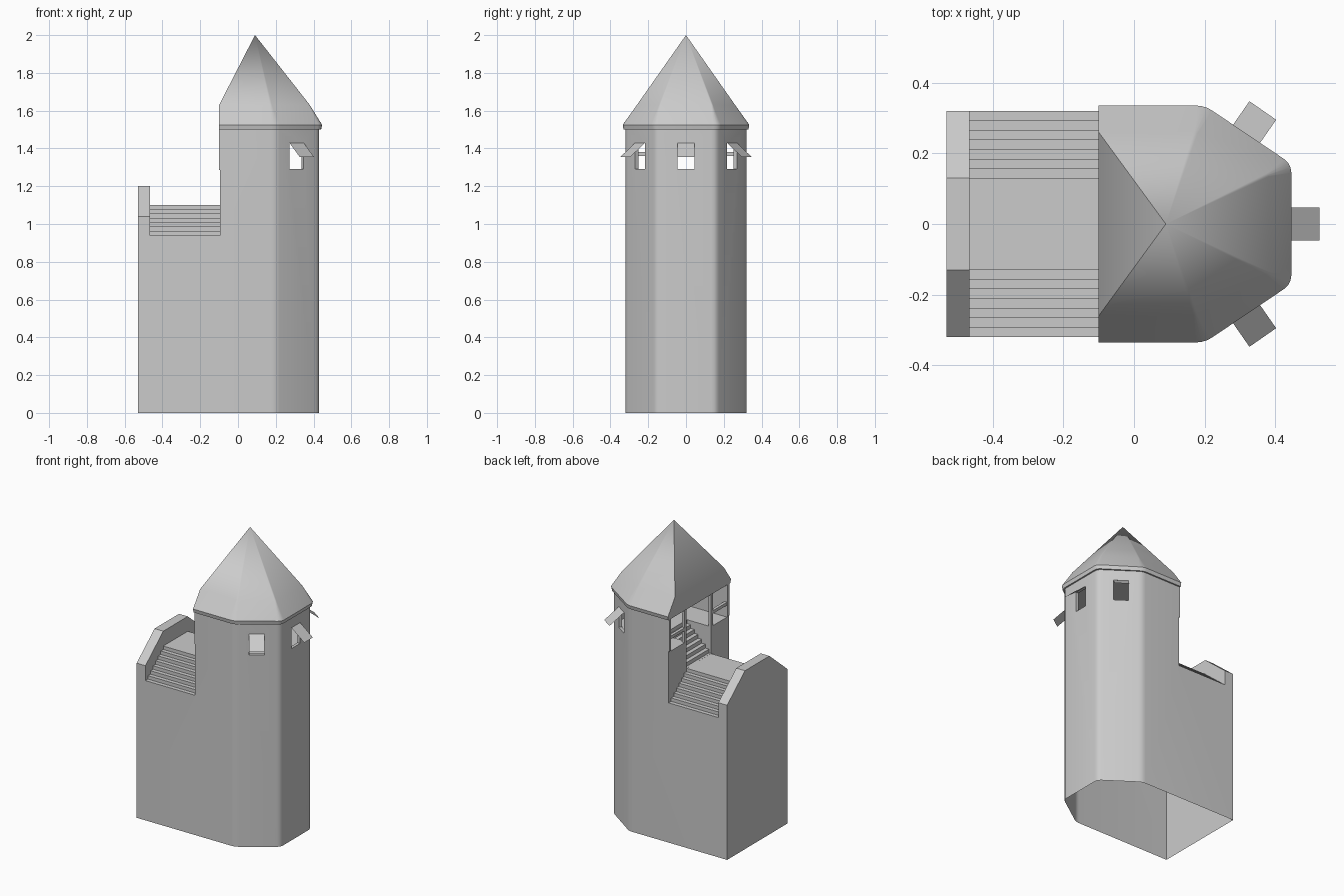
import bpy, bmesh
from math import radians, atan2
from mathutils import Vector, Matrix

if "Cube" in bpy.data.objects:
    bpy.data.objects.remove(bpy.data.objects["Cube"])


def make(name, verts, faces):
    bm = bmesh.new()
    vs = [bm.verts.new(v) for v in verts]
    for f in faces:
        bm.faces.new([vs[i] for i in f])
    bmesh.ops.recalc_face_normals(bm, faces=bm.faces[:])
    me = bpy.data.meshes.new(name)
    bm.to_mesh(me)
    bm.free()
    ob = bpy.data.objects.new(name, me)
    bpy.context.collection.objects.link(ob)
    return ob


def loft(name, rings, apex=None):
    n = len(rings[0])
    verts = [v for r in rings for v in r]
    faces = [tuple(range(n))]
    for k in range(len(rings) - 1):
        for i in range(n):
            j = (i + 1) % n
            faces.append((k*n + i, k*n + j, k*n + n + j, k*n + n + i))
    b = (len(rings) - 1) * n
    if apex:
        verts.append(apex)
        faces += [(b + i, b + (i + 1) % n, len(verts) - 1) for i in range(n)]
    else:
        faces.append(tuple(range(b, b + n)))
    return make(name, verts, faces)


def prism(name, pts, axis, a, b):
    put = {'x': lambda p, t: (t, p[0], p[1]),
           'y': lambda p, t: (p[0], t, p[1]),
           'z': lambda p, t: (p[0], p[1], t)}[axis]
    return loft(name, [[put(p, t) for p in pts] for t in (a, b)])


def footprint(x0, xm, x1, ym, y1, r):
    """Square back, chamfered and slightly rounded nose."""
    c = [Vector(p) for p in ((x0, ym), (x0, -ym), (xm, -ym),
                             (x1, -y1), (x1, y1), (xm, ym))]
    out = c[:2]
    for i in range(2, 6):
        p, q, s = c[i - 1], c[i], c[(i + 1) % 6]
        a = q + (p - q).normalized() * r
        b = q + (s - q).normalized() * r
        for k in range(4):
            t = k / 3
            out.append(a*(1 - t)**2 + q*2*t*(1 - t) + b*t*t)
    return [tuple(p) for p in out]


def box(name, lo, hi):
    return prism(name, [(lo[0], lo[1]), (hi[0], lo[1]), (hi[0], hi[1]), (lo[0], hi[1])],
                 'z', lo[2], hi[2])


def activate(ob):
    bpy.ops.object.select_all(action='DESELECT')
    ob.select_set(True)
    bpy.context.view_layer.objects.active = ob


def smooth(ob):
    activate(ob)
    bpy.ops.object.shade_smooth_by_angle(angle=radians(30))


def cut(ob, cutter):
    activate(ob)
    m = ob.modifiers.new("cut", 'BOOLEAN')
    m.object, m.operation, m.solver = cutter, 'DIFFERENCE', 'EXACT'
    bpy.ops.object.modifier_apply(modifier=m.name)
    bpy.data.objects.remove(cutter)


# tower body with terrace
body = prism("tower_body", footprint(-.53, .2, .43, .32, .16, .025), 'z', 0, 1.5)

# parapet outline
cut(body, prism("parapet_cutter", [(-.13, 1.2), (.13, 1.2), (.4, .973), (.4, 1.7),
                                   (-.4, 1.7), (-.4, .973)], 'x', -.7, -.1))

# side steps of the terrace
N = 7
side = [(.13, 1.1)]
for i in range(N):
    y, z = .13 + i * .19 / N, 1.1 - (i + 1) * .16 / N
    side += [(y, z), (y + .19 / N if i < N - 1 else .4, z)]
steps = side + [(.4, 1.285), (-.4, 1.285)] + [(-y, z) for y, z in reversed(side)]
cut(body, prism("step_cutter", steps, 'x', -.465, -.095))

# upper room, open at the back
cut(body, prism("room_cutter", footprint(-.3, .19, .41, .30, .15, .02), 'z', 1.28, 1.65))

# inner stairs up to the room floor
inner = [(-.2, 1.4), (-.2, 1.1)]
for i in range(N):
    x = -.08 + i * .19 / N
    inner += [(x, 1.1 + i * .18 / N), (x, 1.1 + (i + 1) * .18 / N)]
inner += [(.1, 1.4)]
inner[1] = (-.2, 1.1005)
inner[2] = (-.08, 1.1005)
cut(body, prism("stair_cutter", inner, 'y', -.13, .13))

# windows with propped shutters
ang = atan2(.23, .16)
for tag, px, py, a in (("front", .31, -.243, -ang), ("middle", .43, 0, 0), ("rear", .31, .243, ang)):
    M = Matrix.Translation((px, py, 0)) @ Matrix.Rotation(a, 4, 'Z')
    c = box("window_cutter", (-.06, -.046, 1.29), (.05, .046, 1.43))
    c.data.transform(M)
    cut(body, c)
    s = make("window_shutter_" + tag, [(0, -.046, 1.43), (.095, -.046, 1.355),
                                       (.095, .046, 1.355), (0, .046, 1.43)], [(0, 1, 2, 3)])
    s.data.transform(M)

# open underside
bm = bmesh.new()
bm.from_mesh(body.data)
bmesh.ops.delete(bm, geom=[f for f in bm.faces if all(v.co.z < .001 for v in f.verts)],
                 context='FACES')
bm.to_mesh(body.data)
bm.free()
smooth(body)

# roof
rings = []
for z, dims in ((1.5, (-.1, .2, .44, .33, .168, .025)),
                (1.525, (-.1, .2, .445, .335, .17, .025)),
                (1.63, (-.1, .175, .38, .26, .14, .006))):
    rings.append([(x, y, z) for x, y in footprint(*dims)])
smooth(loft("roof", rings, (.09, 0, 2.0)))

# posts and rails of the open back
for s, tag in ((-1, "front"), (1, "rear")):
    def span(a, b):
        return sorted((s * a, s * b))
    for label, y0, y1, z0, z1 in (("post", .13, .15, 1.28, 1.5),
                                  ("rail", .15, .3, 1.36, 1.38)):
        a, b = span(y0, y1)
        box("back_%s_%s" % (label, tag), (-.095, a, z0), (-.075, b, z1))
